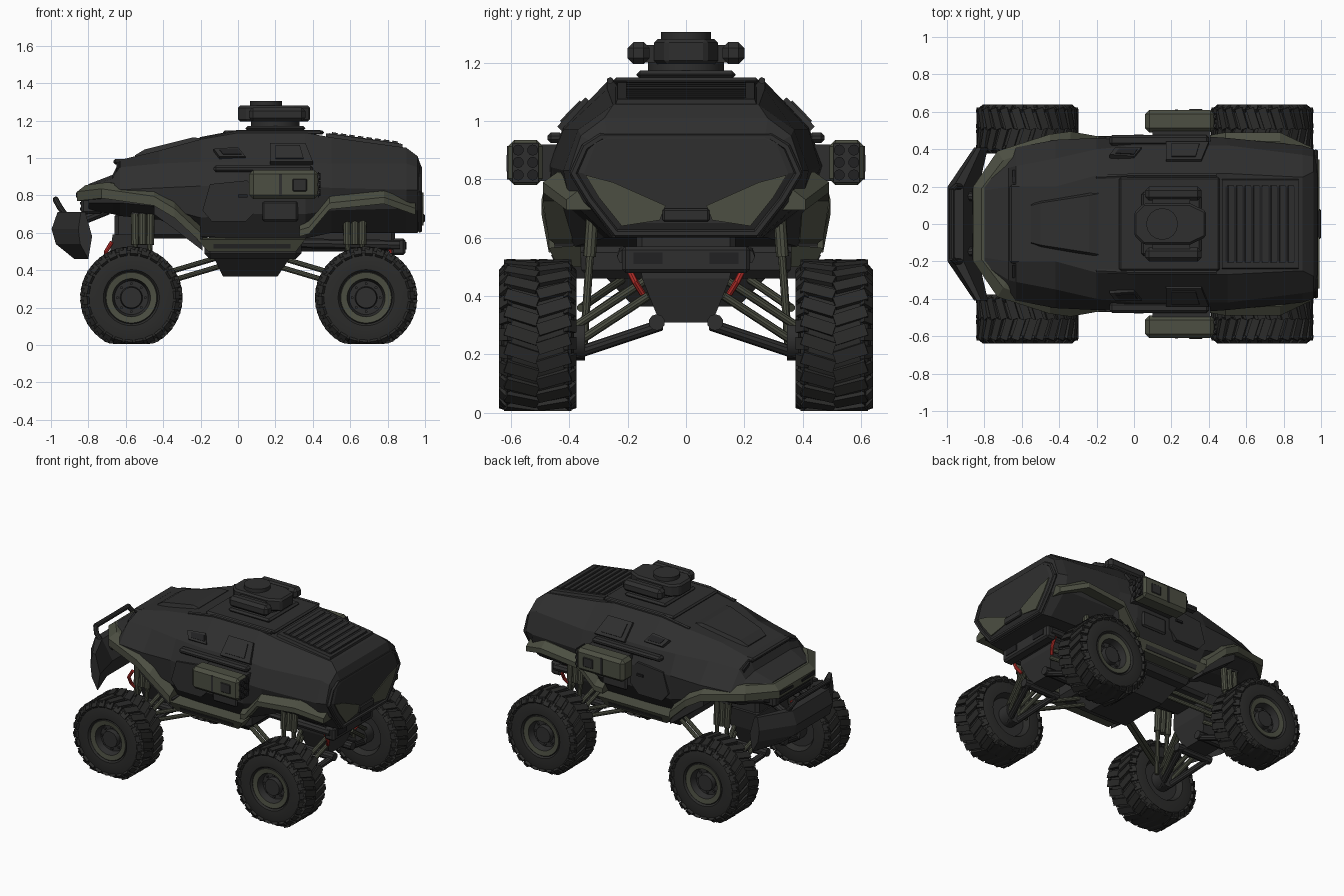
import bpy, bmesh
from math import pi, cos, sin, radians
from mathutils import Matrix, Vector

cube = bpy.data.objects.get("Cube")
if cube:
    bpy.data.objects.remove(cube, do_unlink=True)


def colour(name, rgb):
    m = bpy.data.materials.new(name)
    m.use_nodes = True
    m.diffuse_color = (*rgb, 1)
    m.node_tree.nodes["Principled BSDF"].inputs["Base Color"].default_value = (*rgb, 1)
    return m


DARK = colour("charcoal_armour", (.028, .028, .028))
OLIVE = colour("olive_armour", (.072, .077, .054))
RUBBER = colour("tyre_rubber", (.024, .024, .023))
BLACK = colour("black_recess", (.015, .015, .016))
RED = colour("red_hose", (.5, .03, .025))


def finish(name, bm, mats, mirror=False, smooth=False, bevel=0):
    bmesh.ops.recalc_face_normals(bm, faces=bm.faces)
    me = bpy.data.meshes.new(name)
    bm.to_mesh(me)
    bm.free()
    for m in mats if isinstance(mats, list) else [mats]:
        me.materials.append(m)
    ob = bpy.data.objects.new(name, me)
    bpy.context.collection.objects.link(ob)
    if smooth:
        me.shade_smooth()
        me.set_sharp_from_angle(angle=radians(35))
    if bevel:
        b = ob.modifiers.new("bevel", 'BEVEL')
        b.width, b.segments = bevel, 1
    if mirror:
        ob.modifiers.new("mirror", 'MIRROR').use_axis = (False, True, False)
    return ob


def loft(name, rings, mat, **kw):
    """Skin closed rings of points and cap both ends."""
    bm = bmesh.new()
    vs = [[bm.verts.new(p) for p in r] for r in rings]
    n = len(rings[0])
    for a, b in zip(vs, vs[1:]):
        for i in range(n):
            j = (i + 1) % n
            bm.faces.new((a[i], a[j], b[j], b[i]))
    bm.faces.new(vs[0])
    bm.faces.new(vs[-1])
    return finish(name, bm, mat, **kw)


def box(name, x, y, z, mat, **kw):
    """Box from three (low, high) ranges."""
    return loft(name, [[(a, y[0], z[0]), (a, y[1], z[0]), (a, y[1], z[1]), (a, y[0], z[1])]
                       for a in x], mat, **kw)


def tubes(name, paths, r, mat, sides=10, **kw):
    """Round bars along straight runs of points."""
    bm = bmesh.new()
    for path in paths:
        for a, b in zip(path, path[1:]):
            a, b = Vector(a), Vector(b)
            rot = (b - a).to_track_quat('Z', 'Y').to_matrix().to_4x4()
            bmesh.ops.create_cone(bm, cap_ends=True, segments=sides, radius1=r, radius2=r,
                                  depth=(b - a).length + r * .4,
                                  matrix=Matrix.Translation((a + b) / 2) @ rot)
    return finish(name, bm, mat, smooth=True, **kw)


# Hull: half outlines from roof edge to belly, at stations along the length
stations = [
    (-.80, (.18, .86), (.22, .85), (.28, .80), (.28, .76), (.20, .72)),
    (-.67, (.20, .91), (.30, .89), (.39, .82), (.38, .76), (.25, .70)),
    (-.63, (.20, .99), (.31, .95), (.41, .83), (.41, .76), (.28, .69)),
    (-.42, (.20, 1.04), (.35, .97), (.45, .84), (.44, .74), (.28, .67)),
    (-.20, (.26, 1.10), (.40, .98), (.46, .85), (.45, .68), (.38, .58)),
    (0, (.27, 1.135), (.42, .98), (.46, .85), (.46, .70), (.38, .57)),
    (.36, (.27, 1.135), (.42, .98), (.47, .85), (.46, .70), (.38, .57)),
    (.50, (.27, 1.11), (.42, .97), (.46, .84), (.42, .72), (.28, .60)),
    (.90, (.25, 1.055), (.37, .97), (.42, .83), (.40, .73), (.26, .60)),
    (.96, (.28, 1.01), (.36, .95), (.40, .83), (.34, .72), (.25, .60)),
    (.985, (.27, .94), (.31, .92), (.35, .82), (.30, .74), (.22, .65)),
]
loft("hull", [[(s[0], y, z) for y, z in s[1:]] + [(s[0], -y, z) for y, z in reversed(s[1:])]
              for s in stations], DARK)

# Tail: raised frame and two painted corner plates
tail = [(.29, .945), (.345, .91), (.385, .82), (.33, .73), (.24, .615)]
frame = [(.972, y, z) for y, z in tail]
tubes("tail_frame", [[(.972, 0, .945)] + frame + [(.972, 0, .615)]], .014, DARK, sides=6, mirror=True)
plate = [(.345, .815), (.25, .79), (.07, .71), (.09, .66), (.22, .64), (.30, .74)]
loft("tail_corner_plate", [[(x, y, z) for y, z in plate] for x in (.983, .991)], OLIVE, mirror=True)
box("tail_handle", (.98, 1.0), (-.08, .08), (.655, .70), DARK, bevel=.006)


# Fenders: a slab following a path of (x, y, z) with an inward offset (dx, dy)
def fender(name, path, thick, mat):
    loft(name, [[(x, y, z - thick), (x, y, z - .02), (x + dx * .5, y + dy * .5, z + .015),
                 (x + dx, y + dy, z + .015), (x + dx, y + dy, z - thick)]
                for x, y, z, dx, dy in path], mat, mirror=True)


fender("nose_and_fender", [(-.86, 0, .84, .09, 0), (-.86, .20, .84, .09, -.02),
                           (-.73, .39, .855, .06, -.1), (-.45, .48, .815, 0, -.1),
                           (-.34, .495, .75, 0, -.1), (-.20, .47, .62, 0, -.1)], .07, OLIVE)
fender("tail_fender", [(.33, .45, .635, 0, -.08), (.38, .47, .65, 0, -.08), (.49, .49, .78, 0, -.09),
                       (.78, .49, .81, 0, -.1), (.95, .41, .75, 0, -.09)], .055, OLIVE)
# Dark liner carrying the fender line down to the step
loft("front_arch_liner", [[(x, .34, z - .07), (x, .45, z - .07), (x, .45, z), (x, .34, z)]
                          for x, z in ((-.45, .77), (-.34, .69), (-.19, .575))], DARK, mirror=True)
box("nose_grille", (-.84, -.72), (-.22, .22), (.70, .79), DARK, bevel=.015)
for z in (.72, .75):
    box("grille_slot", (-.846, -.838), (-.17, .17), (z, z + .015), BLACK)
loft("headlight", [[(x, .05, .79), (x, .19, .79), (x, .19, .815), (x, .05, .805)]
                   for x in (-.865, -.857)], BLACK, mirror=True)

# Bumper and hoop
rim = [(0, .71), (-.035, .62), (-.01, .54), (.10, .46), (.15, .58), (.06, .71)]
loft("bumper", [[(x + dx * s, y, .6 + (z - .6) * h) for dx, z in rim]
                for x, y, s, h in ((-.965, 0, .9, 1), (-.965, .2, .9, 1), (-.84, .41, .4, 1))],
     DARK, mirror=True)
tubes("bumper_hoop", [[(-.92, .20, .69), (-.955, .20, .74), (-.975, .18, .778), (-.975, 0, .778)]],
      .016, DARK, mirror=True)
tubes("bumper_mount", [[(-.9, .15, .64), (-.7, .13, .72)]], .025, DARK, mirror=True)

# Windscreen cover, visor lip and roof panels
loft("windscreen_cover", [[(x, -w, z), (x, w, z), (x, w * .9, z + t), (x, -w * .9, z + t)]
                          for x, w, z, t in ((-.55, .11, 1.0, .015), (-.50, .125, 1.01, .035),
                                             (-.24, .17, 1.08, .03), (-.19, .18, 1.09, .015))], DARK)
box("visor_lip", (-.665, -.60), (-.21, .21), (.965, .995), DARK, bevel=.01)
loft("cheek_sensor", [[(x, .22, .95), (x, .29, .92), (x, .29, .945), (x, .22, .975)]
                      for x in (-.65, -.56)], BLACK, mirror=True)
box("roof_plate", (-.08, .46), (-.25, .25), (1.125, 1.148), DARK, bevel=.01)
tubes("roof_rail", [[(-.2, .25, 1.10), (0, .26, 1.138), (.44, .26, 1.138)]], .012, DARK, sides=6, mirror=True)


# Engine cover with louvres, following the falling rear roof
def deck(x):
    return 1.11 - (x - .5) * .14


for name, w, t, e, mat in (("engine_cover", .245, .018, 0, DARK), ("louvre_recess", .21, .021, .02, BLACK)):
    loft(name, [[(x, -w, deck(x) - .01), (x, w, deck(x) - .01), (x, w - .01, deck(x) + t),
                 (x, -w + .01, deck(x) + t)] for x in (.47 + e, .88 - e)], mat)
for i in range(8):
    x = .50 + i * .046
    z = deck(x) + .015
    loft("louvre_slat", [[(x, y, z), (x + .03, y, z), (x + .034, y, z + .008), (x + .004, y, z + .013)]
                         for y in (-.205, .205)], DARK)


# Raised panels on the sloped cabin sides
def slope(z):
    return .27 + (1.135 - z) * .15 / .155


def side_panel(name, outline, t, mat):
    loft(name, [[(x, slope(z) + o, z + o * .9) for x, z in outline] for o in (-.01, t)], mat, mirror=True)


side_panel("door_window_frame", [(.17, 1.07), (.36, 1.07), (.40, .97), (.17, .97)], .012, DARK)
side_panel("door_window", [(.20, 1.055), (.33, 1.055), (.35, .985), (.20, .985)], .017, DARK)
side_panel("front_window_frame", [(-.13, 1.04), (0, 1.05), (.04, 1.0), (-.10, 1.0)], .01, DARK)
side_panel("front_window", [(-.10, 1.035), (0, 1.04), (.02, 1.01), (-.08, 1.01)], .013, BLACK)
box("shoulder_rail", (-.13, .40), (.42, .475), (.925, .96), DARK, mirror=True, bevel=.012)
door = [(-.19, .72), (-.15, .86), (.05, .88), (.10, .83), (.10, .72), (.04, .66), (-.14, .66)]
loft("side_door", [[(x, y, z) for x, z in door] for y in (.44, .468)], DARK, mirror=True)
box("door_handle", (0, .05), (.46, .478), (.79, .805), BLACK, mirror=True)
box("rear_side_panel", (.13, .32), (.45, .472), (.66, .77), DARK, mirror=True, bevel=.01)

# Launcher pods on each flank
box("launcher_pod", (.06, .43), (.49, .61), (.78, .935), OLIVE, mirror=True, bevel=.022)
box("pod_bracket", (.10, .41), (.44, .50), (.795, .92), DARK, mirror=True)
box("pod_rear_plate", (.427, .434), (.505, .595), (.79, .925), DARK, mirror=True)
box("pod_hatch", (.29, .37), (.60, .614), (.82, .89), DARK, mirror=True, bevel=.006)
box("pod_band", (.22, .235), (.489, .613), (.80, .915), DARK, mirror=True)
tubes("pod_tubes", [[(.42, y, z), (.438, y, z)] for y in (.525, .575) for z in (.815, .858, .90)],
      .019, BLACK, mirror=True)

# Side steps with a long cut-out
loft("side_step", [[(x0, .36, .50), (x0, .44, .50), (x1, .47, .565), (x1, .36, .575)]
                   for x0, x1 in ((-.16, -.22), (.31, .36))], OLIVE, mirror=True)
loft("step_slot", [[(x, .446, .515), (x, .450, .515), (x, .462, .54), (x, .456, .54)]
                   for x in (-.13, .28)], DARK, mirror=True)

# Chassis and belly
box("front_chassis", (-.66, -.15), (-.15, .15), (.57, .71), DARK, bevel=.02)
box("rear_chassis", (-.15, .84), (-.17, .17), (.50, .62), DARK, bevel=.02)
box("cabin_floor", (-.18, .34), (-.36, .36), (.46, .58), DARK, bevel=.03)
loft("belly_pan", [[(a, -w, z), (b, -w, z), (b, w, z), (a, w, z)]
                   for a, b, w, z in ((-.13, .28, .28, .47), (-.08, .21, .18, .365))], DARK)
box("tail_crossmember", (.82, .895), (-.22, .22), (.48, .57), DARK, bevel=.012)
tubes("chassis_rail", [[(.3, .21, .545), (.86, .21, .535)]], .026, DARK, sides=8, mirror=True)
box("tow_plate", (.893, .90), (.08, .18), (.51, .55), BLACK, mirror=True)

# Remote turret
tubes("turret_ring", [[(.2, 0, 1.14), (.2, 0, 1.19)]], .13, DARK, sides=20)
box("turret_skirt", (.04, .36), (-.17, .17), (1.145, 1.172), DARK, bevel=.012)
top = [(0, .06), (.05, .11), (.30, .11), (.385, .07), (.385, -.07), (.30, -.11), (.05, -.11), (0, -.06)]
loft("turret_body", [[(x, y, z) for x, y in top] for z in (1.195, 1.28)], DARK, bevel=.012)
tubes("turret_cupola", [[(.15, 0, 1.26), (.15, 0, 1.288)]], .085, DARK, sides=16)
tubes("turret_lens", [[(.15, 0, 1.28), (.15, 0, 1.283)]], .055, BLACK, sides=16)
box("turret_side_pod", (.06, .36), (.125, .2), (1.195, 1.27), DARK, mirror=True, bevel=.02)
box("turret_arm", (.10, .30), (.09, .14), (1.20, 1.26), DARK, mirror=True)


# Wheels: turned tyre, olive rim ring and recessed hub, chevron lugs, flat where they bear
def wheel(name, cx, cz=.253):
    prof = [(0, .04), (.13, .04), (.15, 0), (.20, 0), (.24, .01), (.258, .035), (.258, .215), (.24, .24),
            (.20, .25), (.15, .247), (.14, .235), (.135, .24), (.102, .235), (.09, .19), (.06, .19),
            (.055, .22), (0, .22)]
    bm = bmesh.new()
    vs = [bm.verts.new((r, .383 + y, 0)) for r, y in prof]
    es = [bm.edges.new(p) for p in zip(vs, vs[1:])]
    bmesh.ops.spin(bm, geom=vs + es, cent=(0, 0, 0), axis=(0, 1, 0), angle=2 * pi, steps=40)
    bmesh.ops.remove_doubles(bm, verts=bm.verts, dist=.0005)
    for f in bm.faces:
        c = f.calc_center_median()
        r = (c.x ** 2 + c.z ** 2) ** .5
        f.material_index = 0 if r > .137 else 1 if r > .1 and c.y > .5 else 2
    for k in range(26):
        for s in (-1, 1):
            spin = Matrix.Rotation(2 * pi * (k + s * .25) / 26, 4, 'Y')
            for y, r, tilt, size in ((.055, .261, 0, (.042, .115, .022)), (.110, .247, 50, (.042, .045, .02))):
                bmesh.ops.create_cube(bm, size=1, matrix=spin @ Matrix.Translation((0, .508 + s * y, r))
                                      @ Matrix.Rotation(radians(-s * tilt), 4, 'X')
                                      @ Matrix.Rotation(radians(s * 18 if tilt == 0 else 0), 4, 'Z')
                                      @ Matrix.Diagonal((*size, 1)))
    for v in bm.verts:
        v.co.z = max(v.co.z, -.246 - .03 * max(0, -.246 - v.co.z))
    ob = finish(name, bm, [RUBBER, OLIVE, DARK], mirror=True, smooth=True)
    ob.location = (cx, 0, cz)
    bolts = [(cx + .075 * cos(a), cz + .075 * sin(a)) for a in [i * pi / 4 for i in range(8)]]
    tubes(name + "_bolts", [[(x, .57, z), (x, .583, z)] for x, z in bolts], .008, DARK, sides=6, mirror=True)


# Axles and suspension; d points from the cabin towards the axle's end of the vehicle
for end, cx, d in (("nose", -.57, -1), ("tail", .685, 1)):
    wheel(end + "_wheels", cx)
    loft(end + "_axle_housing", [[(cx - l, -w, z), (cx + l, -w, z), (cx + l, w, z), (cx - l, w, z)]
                                 for l, w, z in ((.10, .17, .59), (.12, .15, .46), (.08, .09, .31))], DARK)
    tubes(end + "_knuckle", [[(cx, .36, .25), (cx, .44, .25)]], .07, DARK, sides=16, mirror=True)
    tubes(end + "_arm_pivots", [[(cx - .13, .10, .31), (cx + .13, .10, .31)]], .028, DARK, mirror=True)
    tubes(end + "_lower_arms", [[(cx + s * .11, .09, .30), (cx + s * .02, .39, .20)] for s in (-1, 1)],
          .02, DARK, mirror=True)
    tubes(end + "_upper_arms", [[(cx + s * .10, .13, z), (cx + s * .03, .39, z - .17)]
                                for s in (-1, 1) for z in (.40, .46)], .015, OLIVE, mirror=True)
    sx = cx - d * .06
    tubes(end + "_strut_rods", [[(sx + s * .045, .315, .74), (sx + s * .03, .35, .24)] for s in (-1, 1)],
          .014, OLIVE, mirror=True)
    tubes(end + "_strut_bodies", [[(sx + s * .042, .318, .715), (sx + s * .04, .33, .54)] for s in (-1, 0, 1)],
          .022, OLIVE, mirror=True)
    box(end + "_strut_mount", (sx - .06, sx + .06), (.24, .34), (.70, .76), DARK, mirror=True)
    tubes(end + "_trailing_links", [[(cx - d * .1, .36, z - .11), (cx - d * .47, .2, z)] for z in (.42, .47)],
          .014, OLIVE, mirror=True)
    hx = cx + d * .135
    tubes(end + "_hose", [[(hx - d * .03, .20, .55), (hx, .20, .50), (hx, .175, .45), (hx - d * .02, .15, .41)]],
          .011, RED, sides=8, mirror=True)
